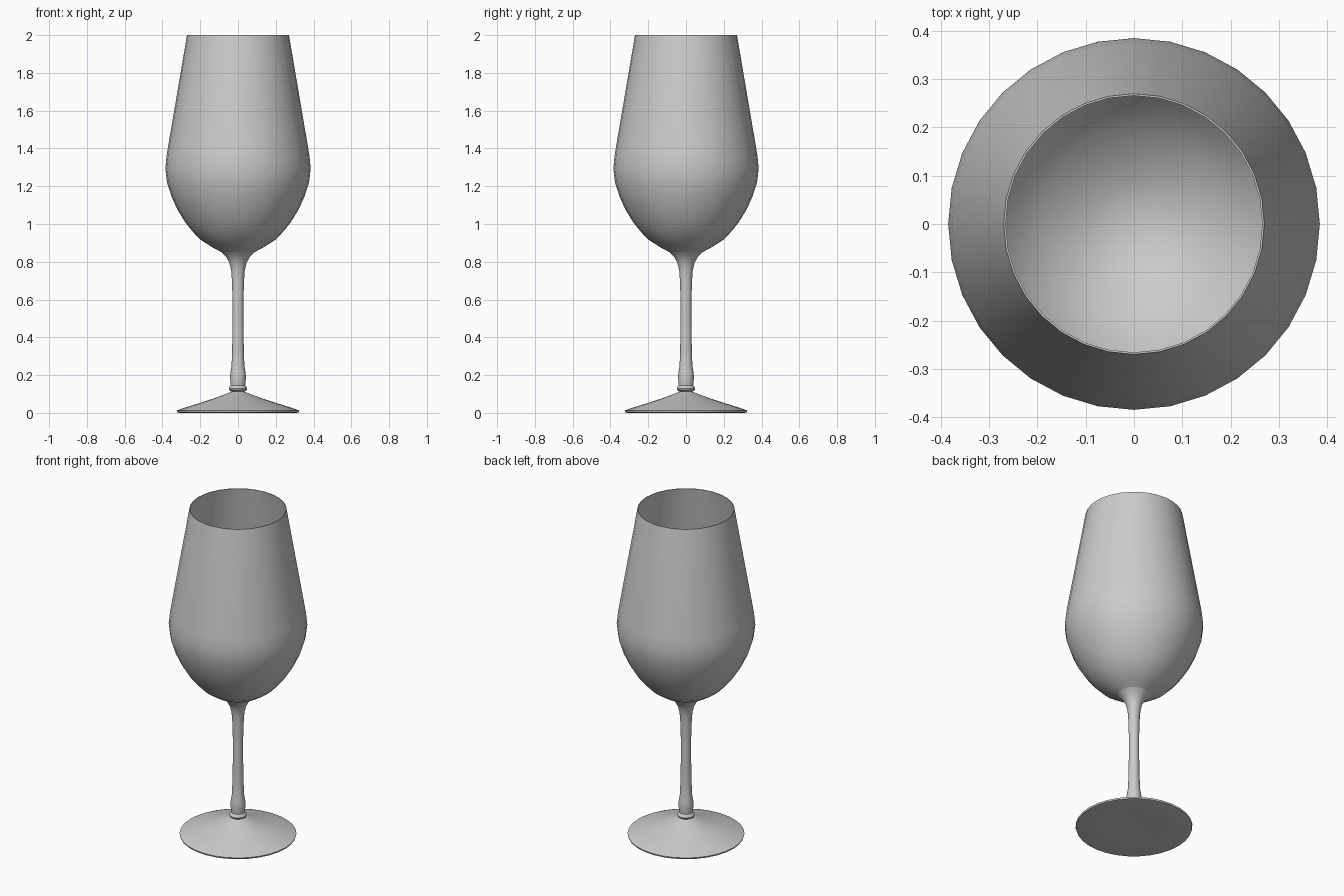
import bpy, bmesh, math

if "Cube" in bpy.data.objects:
    bpy.data.objects.remove(bpy.data.objects["Cube"])

SIDES = 32


def lathe(name, profile):
    """Revolve (radius, z) points around z; radius 0 closes to a single point."""
    bm = bmesh.new()
    rings = []
    for r, z in profile:
        if r == 0:
            rings.append([bm.verts.new((0, 0, z))] * SIDES)
        else:
            rings.append([bm.verts.new((r * math.cos(2 * math.pi * i / SIDES),
                                        r * math.sin(2 * math.pi * i / SIDES), z))
                          for i in range(SIDES)])
    for low, high in zip(rings, rings[1:]):
        for i in range(SIDES):
            j = (i + 1) % SIDES
            quad = list(dict.fromkeys((low[i], low[j], high[j], high[i])))
            bm.faces.new(quad)
    mesh = bpy.data.meshes.new(name)
    bm.to_mesh(mesh)
    bm.free()
    obj = bpy.data.objects.new(name, mesh)
    bpy.context.collection.objects.link(obj)
    bpy.ops.object.select_all(action='DESELECT')
    obj.select_set(True)
    bpy.context.view_layer.objects.active = obj
    bpy.ops.object.shade_smooth_by_angle(angle=math.radians(35))
    return obj


# Foot: shallow hollow underside, thin lip, flared top
lathe("foot", [(0, 0.015), (0.15, 0.008), (0.31, 0), (0.322, 0.003), (0.325, 0.012),
               (0.30, 0.022), (0.22, 0.047), (0.127, 0.077), (0.06, 0.102), (0.033, 0.112)])

# Stem: collar ring, swelling above it, flare into the bowl
lathe("stem", [(0.033, 0.112), (0.038, 0.115), (0.047, 0.121), (0.049, 0.128),
               (0.045, 0.137), (0.038, 0.145), (0.040, 0.165), (0.042, 0.19),
               (0.040, 0.215), (0.034, 0.25), (0.031, 0.33), (0.029, 0.45),
               (0.029, 0.60), (0.032, 0.70), (0.036, 0.755), (0.046, 0.795),
               (0.064, 0.828), (0.09, 0.852)])

# Bowl: outer wall up to the rim, then the thin inner wall back down
outer = [(0.09, 0.852), (0.14, 0.879), (0.20, 0.918), (0.242, 0.962), (0.28, 1.01),
         (0.32, 1.075), (0.352, 1.145), (0.376, 1.22), (0.385, 1.295), (0.377, 1.37),
         (0.27, 2.0)]
inner = [(r - 0.004, z + 0.006 * max(0, 1.3 - z)) for r, z in reversed(outer)]
lathe("bowl", outer + inner + [(0.04, 0.843), (0, 0.84)])
